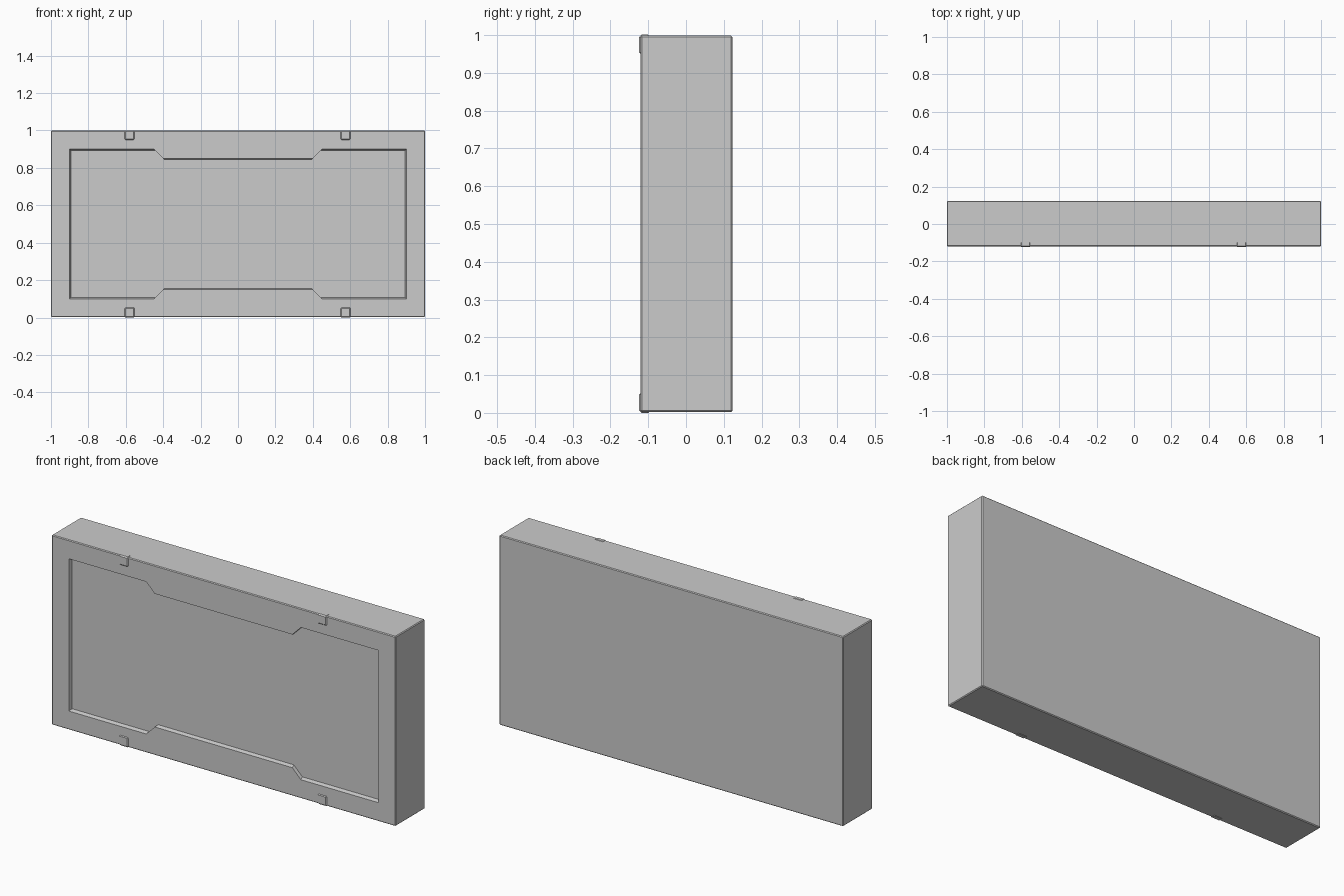
import bpy, bmesh

if "Cube" in bpy.data.objects:
    bpy.data.objects.remove(bpy.data.objects["Cube"])

FRONT, BACK = -0.120, 0.123


def make_object(name, bm):
    bmesh.ops.recalc_face_normals(bm, faces=bm.faces[:])
    mesh = bpy.data.meshes.new(name)
    bm.to_mesh(mesh)
    bm.free()
    obj = bpy.data.objects.new(name, mesh)
    bpy.context.collection.objects.link(obj)
    return obj


def box(name, lo, hi, bevel):
    bm = bmesh.new()
    bmesh.ops.create_cube(bm, size=1)
    for v in bm.verts:
        v.co = [(a + b) / 2 + c * (b - a) for a, b, c in zip(lo, hi, v.co)]
    bmesh.ops.bevel(bm, geom=bm.edges[:], offset=bevel, segments=1,
                    affect='EDGES', profile=0.5)
    return make_object(name, bm)


# Main slab with narrow chamfered edges
body = box("panel_body", (-1, FRONT, 0.002), (1, BACK, 0.999), 0.004)

# Notched outline of the shallow front recess, mirrored into four quadrants
quarter = [(0.40, 0.35), (0.45, 0.40), (0.90, 0.40)]
right = [(x, -z) for x, z in quarter] + [(x, z) for x, z in reversed(quarter)]
outline = right + [(-x, -z) for x, z in right]

# Slightly tapered recess cutter
bm = bmesh.new()
rings = []
for y, inset in ((FRONT - 0.02, -0.006), (FRONT + 0.02, 0.006)):
    rings.append([bm.verts.new((x - inset * (1 if x > 0 else -1), y,
                                0.5 + z - inset * (1 if z > 0 else -1)))
                  for x, z in outline])
for ring in rings:
    bm.faces.new(ring)
n = len(outline)
for i in range(n):
    j = (i + 1) % n
    bm.faces.new((rings[0][i], rings[0][j], rings[1][j], rings[1][i]))
cutter = make_object("recess_cutter", bm)
cutter.hide_render = True
cutter.hide_viewport = True

cut = body.modifiers.new("front_recess", 'BOOLEAN')
cut.object = cutter
cut.operation = 'DIFFERENCE'
cut.solver = 'EXACT'

# Small clips wrapping the top and bottom front edges
for side, x in (("left", -0.58), ("right", 0.575)):
    for level, z0, z1 in (("bottom", 0.0, 0.055), ("top", 0.948, 1.001)):
        box(f"{level}_{side}_clip", (x - 0.028, -0.124, z0),
            (x + 0.028, -0.094, z1), 0.006)
